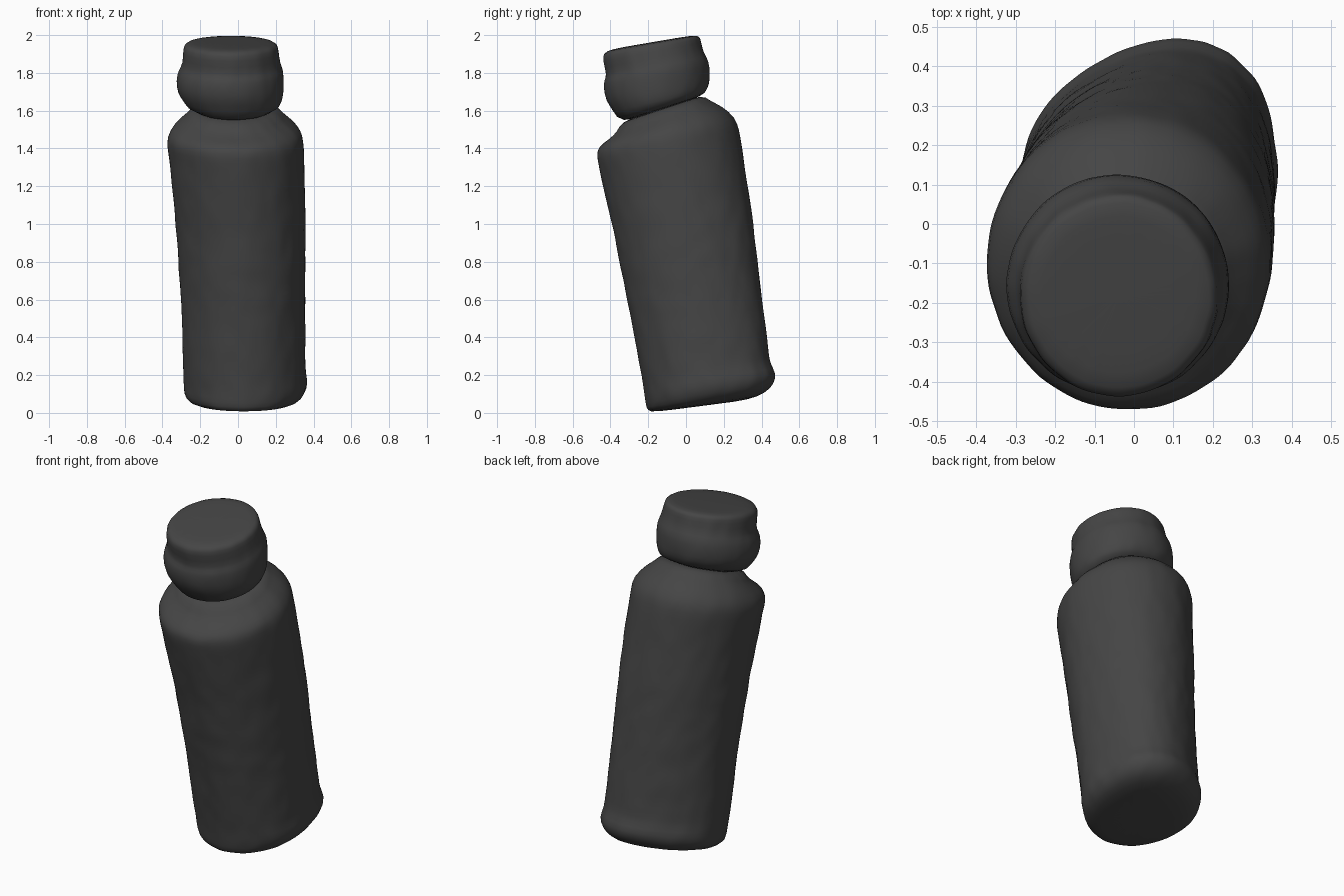
import bpy, bmesh, math, random
from mathutils import Vector

random.seed(4)
SEG = 56

grey = bpy.data.materials.new("dark_grey")
grey.diffuse_color = (0.06, 0.06, 0.06, 1)

# Tilted rings: front y, front z, back y, back z, left x, right x
BODY = [
    (-0.17, 0.004, 0.34, 0.07, -0.18, 0.24),
    (-0.205, 0.010, 0.42, 0.105, -0.26, 0.32),
    (-0.212, 0.05, 0.464, 0.15, -0.285, 0.354),
    (-0.220, 0.10, 0.478, 0.21, -0.288, 0.369),
    (-0.228, 0.15, 0.444, 0.26, -0.288, 0.358),
    (-0.286, 0.467, 0.405, 0.59, -0.298, 0.357),
    (-0.380, 0.945, 0.352, 1.05, -0.330, 0.357),
    (-0.465, 1.32, 0.295, 1.42, -0.367, 0.350),
    (-0.477, 1.37, 0.282, 1.50, -0.376, 0.348),
    (-0.462, 1.41, 0.263, 1.562, -0.368, 0.338),
    (-0.410, 1.447, 0.190, 1.625, -0.32, 0.29),
    (-0.360, 1.49, 0.118, 1.655, -0.265, 0.235),
    (-0.350, 1.54, 0.095, 1.687, -0.255, 0.212),
]
CAP = [
    (-0.350, 1.53, 0.095, 1.68, -0.255, 0.212),
    (-0.385, 1.60, 0.107, 1.71, -0.292, 0.234),
    (-0.425, 1.65, 0.125, 1.735, -0.320, 0.242),
    (-0.437, 1.72, 0.127, 1.80, -0.328, 0.243),
    (-0.433, 1.765, 0.120, 1.87, -0.314, 0.240),
    (-0.416, 1.785, 0.094, 1.90, -0.293, 0.224),
    (-0.442, 1.87, 0.080, 1.965, -0.292, 0.215),
    (-0.437, 1.905, 0.072, 1.995, -0.284, 0.208),
    (-0.400, 1.925, 0.040, 2.0, -0.255, 0.18),
]


def refine(rows, step):
    """Insert rings so that no gap along the axis is longer than step."""
    out = [rows[0]]
    for a, b in zip(rows, rows[1:]):
        n = max(1, round(abs(b[1] - a[1]) / step))
        for i in range(1, n + 1):
            t = i / n
            out.append(tuple(p + (q - p) * t for p, q in zip(a, b)))
    return out


def lathe(name, rows, rough):
    bm = bmesh.new()
    rings = []
    for yf, zf, yb, zb, xl, xr in refine(rows, 0.06):
        skew = 0.08 * max(0, 1 - zf / 1.4)      # foot swings to the right at the back
        ring = []
        for k in range(SEG):
            a = 2 * math.pi * k / SEG
            c, s = math.cos(a), math.sin(a)
            x = (xl + xr) / 2 + (xr - xl) / 2 * c + skew * max(0, s) ** 2
            y = (yf + yb) / 2 + (yb - yf) / 2 * s
            z = (zf + zb) / 2 + (zb - zf) / 2 * s
            r = random.uniform(-rough, rough)
            ring.append(bm.verts.new((x + c * r, y + s * r, z)))
        rings.append(ring)
    for a, b in zip(rings, rings[1:]):
        for k in range(SEG):
            j = (k + 1) % SEG
            bm.faces.new((a[k], a[j], b[j], b[k]))
    # Fan-closed ends
    for ring, flip in ((rings[0], True), (rings[-1], False)):
        mid = bm.verts.new(sum((v.co for v in ring), Vector()) / SEG)
        for k in range(SEG):
            f = (ring[k], ring[(k + 1) % SEG], mid)
            bm.faces.new(f[::-1] if flip else f)
    bmesh.ops.recalc_face_normals(bm, faces=bm.faces)
    me = bpy.data.meshes.new(name)
    bm.to_mesh(me)
    bm.free()
    me.materials.append(grey)
    for p in me.polygons:
        p.use_smooth = True
    ob = bpy.data.objects.new(name, me)
    bpy.context.collection.objects.link(ob)
    sub = ob.modifiers.new("round", "SUBSURF")
    sub.levels = sub.render_levels = 1
    return ob


# Bottle body with shoulder and short neck, then the two-step cap
lathe("bottle_body", BODY, 0.004)
lathe("bottle_cap", CAP, 0.003)
